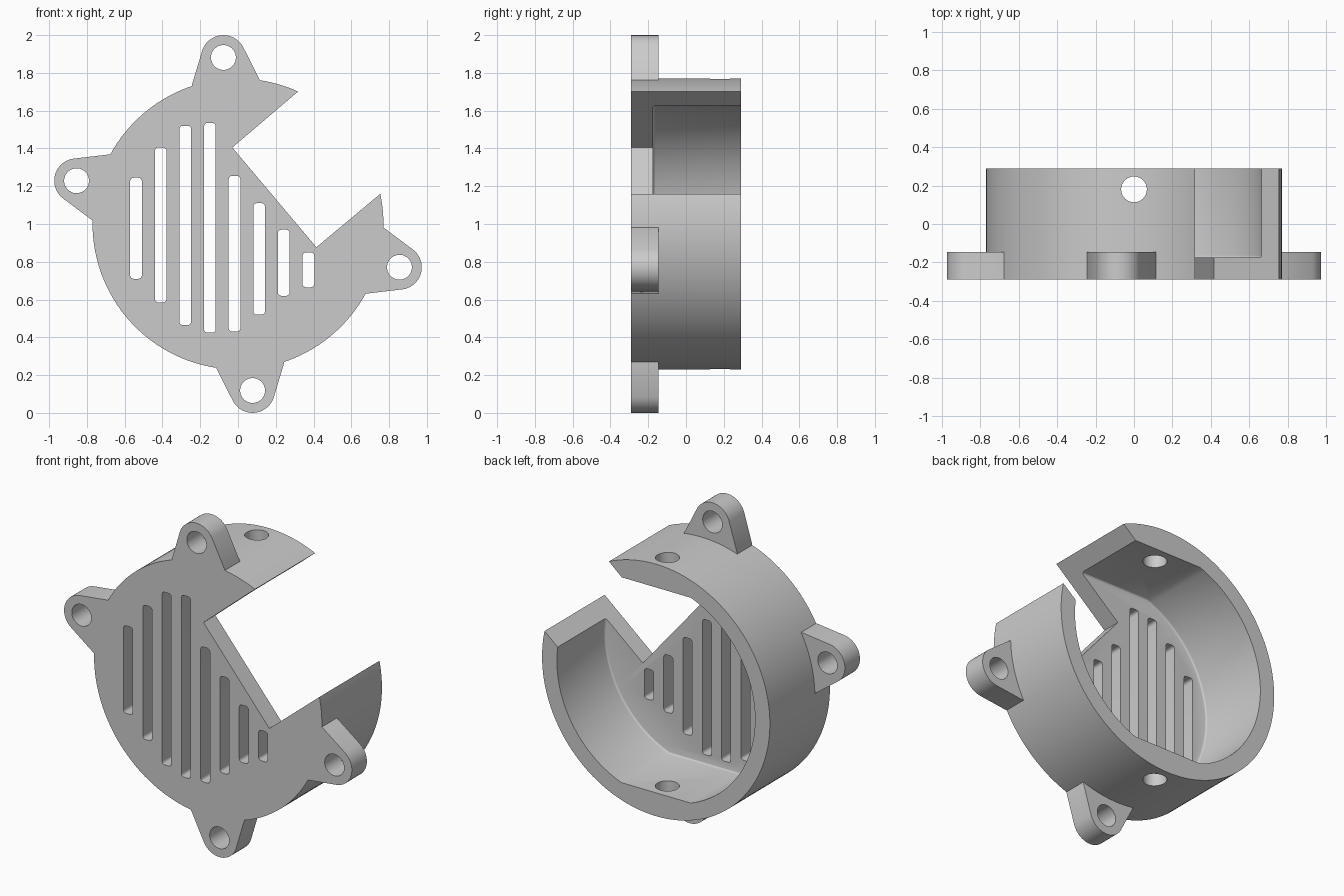
import bpy, bmesh
from math import sin, cos, acos, atan2, hypot, pi, radians
from mathutils import Matrix

if "Cube" in bpy.data.objects:
    bpy.data.objects.remove(bpy.data.objects["Cube"], do_unlink=True)

FRONT, BACK = -0.29, 0.29
FLOOR, EAR_BACK = -0.175, -0.145
OUTER_R, INNER_R, FLAT_HALF = 0.77, 0.67, 0.235
CENTRE_Z = 1.0

grey = bpy.data.materials.new("plain grey")
grey.use_nodes = True
grey.diffuse_color = (0.6, 0.6, 0.6, 1)
grey.node_tree.nodes["Principled BSDF"].inputs["Base Color"].default_value = grey.diffuse_color


def arc(r, start, end, n, cx=0.0, cz=0.0):
    """Points along an arc, angles in radians."""
    steps = [start + (end - start) * i / n for i in range(n + 1)]
    return [(cx + r * cos(a), cz + r * sin(a)) for a in steps]


def circle(r, n, cx=0.0, cz=0.0):
    return arc(r, 0, 2 * pi, n, cx, cz)[:-1]


def turned(points, angle):
    c, s = cos(angle), sin(angle)
    return [(c * x - s * z, s * x + c * z) for x, z in points]


def prism(name, points, y0, y1, fillet=0.0):
    """Extrude an outline around the cup axis from y0 back to y1."""
    bm = bmesh.new()
    front = bm.faces.new([bm.verts.new((x, y0, z + CENTRE_Z)) for x, z in points])
    rim = list(front.edges)
    new = bmesh.ops.extrude_face_region(bm, geom=[front], use_keep_orig=True)["geom"]
    bmesh.ops.translate(bm, vec=(0, y1 - y0, 0),
                        verts=[v for v in new if isinstance(v, bmesh.types.BMVert)])
    bmesh.ops.recalc_face_normals(bm, faces=bm.faces)
    if fillet:
        bmesh.ops.bevel(bm, geom=rim, offset=fillet, segments=3, profile=0.5,
                        affect="EDGES")
    mesh = bpy.data.meshes.new(name)
    bm.to_mesh(mesh)
    bm.free()
    mesh.materials.append(grey)
    obj = bpy.data.objects.new(name, mesh)
    bpy.context.scene.collection.objects.link(obj)
    return obj


def combine(body, tool, operation):
    """Apply a boolean and discard the tool."""
    mod = body.modifiers.new(operation, "BOOLEAN")
    mod.operation, mod.solver, mod.object = operation, "EXACT", tool
    bpy.context.view_layer.objects.active = body
    bpy.ops.object.modifier_apply(modifier=mod.name)
    bpy.data.objects.remove(tool, do_unlink=True)


# Round cup with tapered mounting ears flush with its front
cup = prism("vented_cup", circle(OUTER_R, 128), FRONT, BACK)
EAR_R, TIP_R, BASE_U, BASE_V = 0.885, 0.118, 0.752, 0.18
du = BASE_U - EAR_R
tip = atan2(BASE_V, du) - acos(TIP_R / hypot(du, BASE_V))
ear = [(0.7, -BASE_V), (BASE_U, -BASE_V), *arc(TIP_R, -tip, tip, 24, EAR_R),
       (BASE_U, BASE_V), (0.7, BASE_V)]
ear_angles = [radians(a) for a in (95, 165, 275, 345)]
for angle in ear_angles:
    combine(cup, prism("ear", turned(ear, angle), FRONT, EAR_BACK), "UNION")

# Hollow, open at the back, with a flat at top and bottom
side = acos(FLAT_HALF / INNER_R)
cavity = arc(INNER_R, -side, side, 48) + arc(INNER_R, pi - side, pi + side, 48)
combine(cup, prism("cavity", cavity, FLOOR, BACK + 0.1, 0.015), "DIFFERENCE")

# Screw holes through the ears
for angle in ear_angles:
    hole = turned(circle(0.066, 32, EAR_R), angle)
    combine(cup, prism("screw_hole", hole, FRONT - 0.1, BACK), "DIFFERENCE")

# Upright vent slots, listed by lower and upper end
slots = [(0.71, 1.245), (0.585, 1.405), (0.465, 1.52), (0.425, 1.535),
         (0.43, 1.255), (0.52, 1.11), (0.62, 0.97), (0.665, 0.85)]
HALF, ROUND = 0.031, 0.018
for i, (low, high) in enumerate(slots):
    x = -0.54 + 0.1304 * i
    inner_x, inner_z = HALF - ROUND, (high - low) / 2 - ROUND
    outline = []
    for quarter, (sx, sz) in enumerate([(1, 1), (-1, 1), (-1, -1), (1, -1)]):
        outline += arc(ROUND, quarter * pi / 2, (quarter + 1) * pi / 2, 4,
                       x + sx * inner_x, (low + high) / 2 - CENTRE_Z + sz * inner_z)
    combine(cup, prism("slot", outline, FRONT - 0.1, FLOOR + 0.05), "DIFFERENCE")

# Square-cornered notch through floor and wall
notch = [(-0.03, 0.405), (0.415, -0.123), (1.18, 0.516), (0.735, 1.056)]
combine(cup, prism("notch", notch, FRONT - 0.1, BACK + 0.1), "DIFFERENCE")

# Upright hole through the top and bottom walls
bore = prism("wall_hole", circle(0.067, 32, 0, -0.18 - CENTRE_Z), -0.1, 2.1)
bore.data.transform(Matrix.Rotation(pi / 2, 4, "X"))
combine(cup, bore, "DIFFERENCE")

bpy.ops.object.select_all(action="DESELECT")
cup.select_set(True)
bpy.context.view_layer.objects.active = cup
bpy.ops.object.shade_smooth_by_angle(angle=radians(25))
